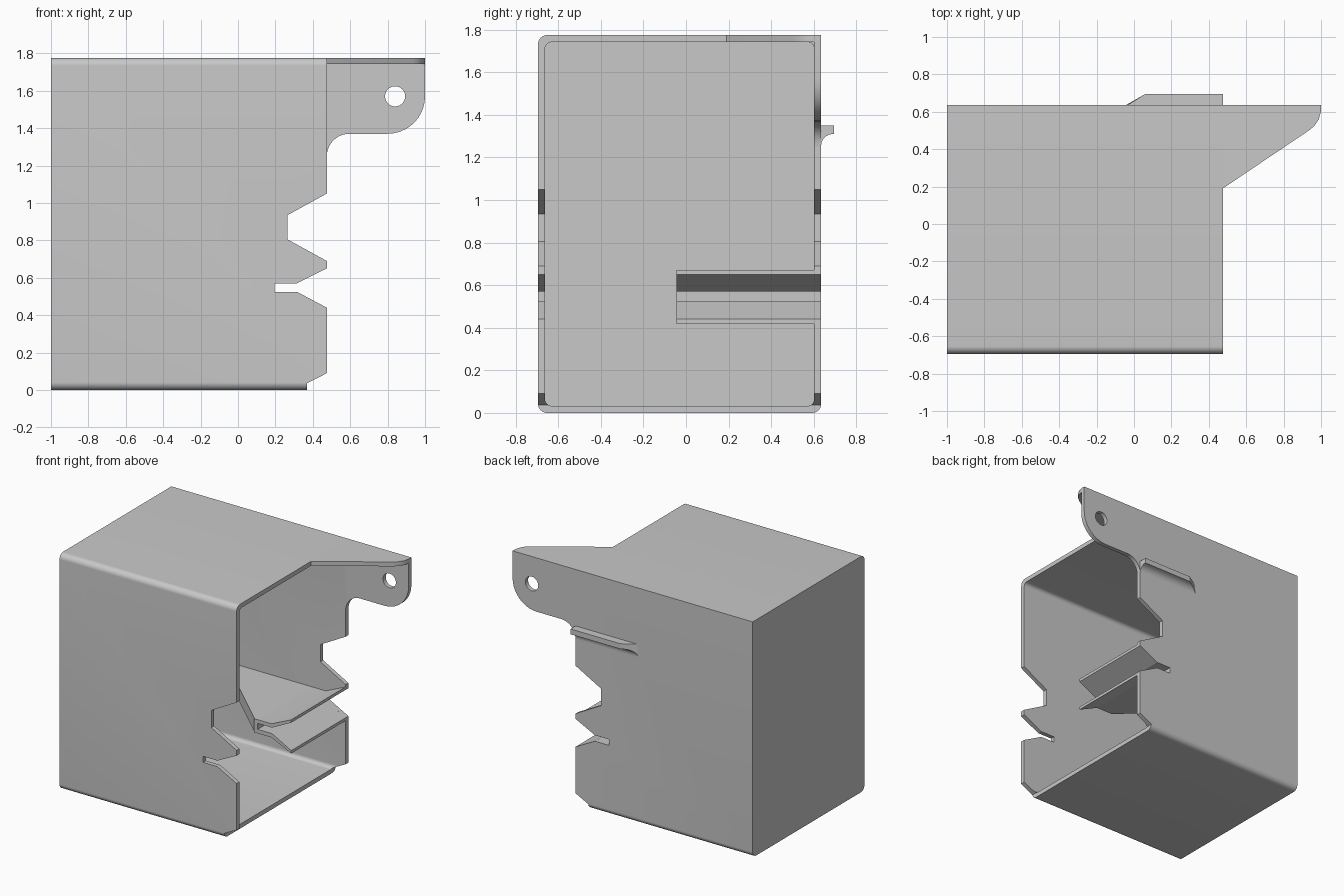
import bpy, bmesh, math
from mathutils import Vector

if "Cube" in bpy.data.objects:
    bpy.data.objects.remove(bpy.data.objects["Cube"], do_unlink=True)

grey = bpy.data.materials.new("plain grey")
grey.use_nodes = True
colour = (0.58, 0.58, 0.58, 1)
grey.diffuse_color = colour
grey.node_tree.nodes["Principled BSDF"].inputs["Base Color"].default_value = colour

# Maps a profile point (u, v) at depth d to space, for each extrusion axis
PLACE = {
    "x": lambda u, v, d: Vector((d, u, v)),
    "y": lambda u, v, d: Vector((u, d, v)),
    "z": lambda u, v, d: Vector((u, v, d)),
}


def prism(name, points, axis, start, end):
    """Extrude a closed profile along an axis."""
    bm = bmesh.new()
    face = bm.faces.new([bm.verts.new(PLACE[axis](u, v, start)) for u, v in points])
    made = bmesh.ops.extrude_face_region(bm, geom=[face])["geom"]
    moved = [g for g in made if isinstance(g, bmesh.types.BMVert)]
    bmesh.ops.translate(bm, verts=moved, vec=PLACE[axis](0, 0, end - start))
    bmesh.ops.recalc_face_normals(bm, faces=bm.faces)
    mesh = bpy.data.meshes.new(name)
    bm.to_mesh(mesh)
    bm.free()
    mesh.materials.append(grey)
    obj = bpy.data.objects.new(name, mesh)
    bpy.context.collection.objects.link(obj)
    return obj


def arc(cu, cv, r, a, b, n=10):
    angles = [math.radians(a + (b - a) * i / n) for i in range(n + 1)]
    return [(cu + r * math.cos(t), cv + r * math.sin(t)) for t in angles]


def rounded(u0, u1, v0, v1, r, square_corner=False):
    """Rectangle with round corners; the upper far one may stay square."""
    top = [(u1, v1)] if square_corner else arc(u1 - r, v1 - r, r, 0, 90)
    return (arc(u0 + r, v0 + r, r, 180, 270) + arc(u1 - r, v0 + r, r, 270, 360)
            + top + arc(u0 + r, v1 - r, r, 90, 180))


def cut(obj, cutter):
    mod = obj.modifiers.new("cut", "BOOLEAN")
    mod.operation, mod.solver, mod.object = "DIFFERENCE", "EXACT", cutter
    cutter.hide_render = True
    bpy.context.view_layer.objects.active = obj
    bpy.ops.object.modifier_apply(modifier=mod.name)
    bpy.data.objects.remove(cutter, do_unlink=True)


WALL = 0.033
FRONT, BACK, TOP = -0.695, 0.635, 1.775
OPEN = 0.475

# Box with one open end
shell = prism("box_shell", rounded(FRONT, BACK, 0, TOP, 0.042, True), "x", -1, OPEN)
cut(shell, prism("cavity", rounded(FRONT + WALL, BACK - WALL, WALL, TOP - WALL, 0.03),
                 "x", -1 + WALL, 0.8))

# Notches through both side walls and the short floor
notches = {
    "wide_notch": [(0.575, 1.105), (0.265, 0.935), (0.265, 0.805), (0.575, 0.635)],
    "slot_notch": [(0.575, 0.70), (0.315, 0.57), (0.195, 0.57), (0.195, 0.525),
                   (0.315, 0.525), (0.575, 0.387)],
    "floor_notch": [(0.37, -0.1), (0.37, 0.036), (OPEN, 0.09), (0.575, 0.142), (0.575, -0.1)],
}
# The first two prongs meet past the opening, so trim the cutters just outside it
for name, points in notches.items():
    limit = OPEN + 0.01
    clipped = []
    for i, (u, v) in enumerate(points):
        if u > limit and name != "floor_notch":
            near = points[1] if i == 0 else points[-2]
            v = near[1] + (v - near[1]) * (limit - near[0]) / (u - near[0])
            u = limit
        clipped.append((u, v))
    cut(shell, prism(name, clipped, "y", -1, 1))

# Mounting ear continuing the back wall
ear_outline = ([(OPEN, TOP)] + arc(0.595, 1.25, 0.12, 180, 90)
               + arc(0.8, 1.57, 0.2, 270, 360) + [(1, TOP)])
ear = prism("mounting_ear", ear_outline, "y", BACK - WALL, BACK)
cut(ear, prism("ear_hole", arc(0.84, 1.57, 0.054, 0, 345, 23), "y", 0, 1))

# Gusset continuing the top wall
gusset_outline = [(OPEN, 0.19), (0.935, 0.5), (0.965, 0.525), (0.988, 0.56),
                  (1, 0.605), (1, BACK - 0.001), (OPEN, BACK - 0.001)]
gusset = prism("top_gusset", gusset_outline, "z", TOP - WALL, TOP)

# Flared slot guide inside, held by a triangular web
guide_outline = [(OPEN, 0.672), (0.31, 0.598), (0.165, 0.598), (0.165, 0.495),
                 (0.31, 0.495), (OPEN, 0.418), (OPEN, 0.44), (0.315, 0.525),
                 (0.195, 0.525), (0.195, 0.57), (0.315, 0.57), (OPEN, 0.65)]
guide = prism("slot_guide", guide_outline, "y", -0.045, BACK - WALL + 0.005)
web = prism("guide_web", [(0.17, -0.045), (0.17, 0.61), (-0.53, 0.61)], "z", 0.495, 0.598)

# Ledge on the back, with a fillet below and a slanted end
ledge_outline = ([(BACK - 0.005, 1.35), (0.695, 1.35), (0.695, 1.31)]
                 + arc(0.69, 1.255, 0.055, 90, 180) + [(BACK - 0.005, 1.255)])
ledge = prism("back_ledge", ledge_outline, "x", -0.045, OPEN)
for v in ledge.data.vertices:
    if v.co.x < 0:
        v.co.x += max(0, v.co.y - BACK) * 1.75

# Smooth bends, sharp folds
for obj in (shell, ear, gusset, guide, web, ledge):
    bpy.ops.object.select_all(action="DESELECT")
    obj.select_set(True)
    bpy.context.view_layer.objects.active = obj
    bpy.ops.object.shade_smooth_by_angle(angle=math.radians(25))
